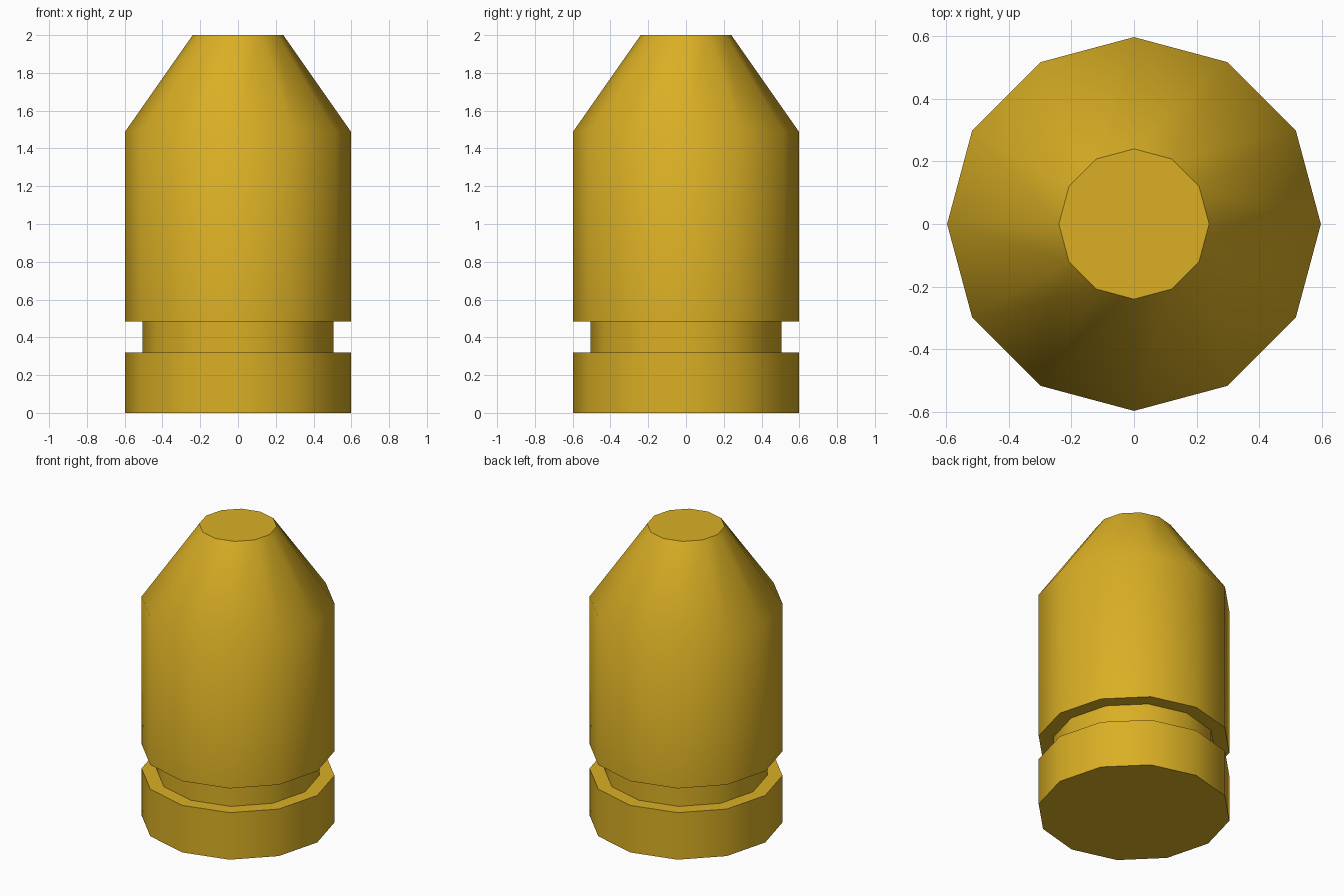
import bpy, bmesh, math

if "Cube" in bpy.data.objects:
    bpy.data.objects.remove(bpy.data.objects["Cube"])

SIDES = 12

# Brass colour
brass = bpy.data.materials.new("brass yellow")
brass.diffuse_color = (0.70, 0.43, 0.018, 1)
brass.use_nodes = True
brass.node_tree.nodes["Principled BSDF"].inputs["Base Color"].default_value = brass.diffuse_color

# Side profile (radius, height): base rim, groove, body, tapered nose
profile = [(0.597, 0), (0.597, 0.32), (0.505, 0.32), (0.505, 0.485),
           (0.597, 0.485), (0.597, 1.49), (0.24, 2.0)]

# Turn the profile into twelve-sided rings, bridge them and cap both ends
bm = bmesh.new()
rings = []
for r, z in profile:
    rings.append([bm.verts.new((r * math.cos(math.tau * i / SIDES),
                                r * math.sin(math.tau * i / SIDES), z))
                  for i in range(SIDES)])
for low, high in zip(rings, rings[1:]):
    for i in range(SIDES):
        j = (i + 1) % SIDES
        bm.faces.new((low[i], low[j], high[j], high[i]))
bm.faces.new(rings[0][::-1])
bm.faces.new(rings[-1])
bmesh.ops.recalc_face_normals(bm, faces=bm.faces)

mesh = bpy.data.meshes.new("grooved_slug")
bm.to_mesh(mesh)
bm.free()
mesh.materials.append(brass)
slug = bpy.data.objects.new("grooved_slug", mesh)
bpy.context.collection.objects.link(slug)

# Smooth sides, sharp rims
bpy.context.view_layer.objects.active = slug
slug.select_set(True)
bpy.ops.object.shade_smooth_by_angle(angle=math.radians(45))
